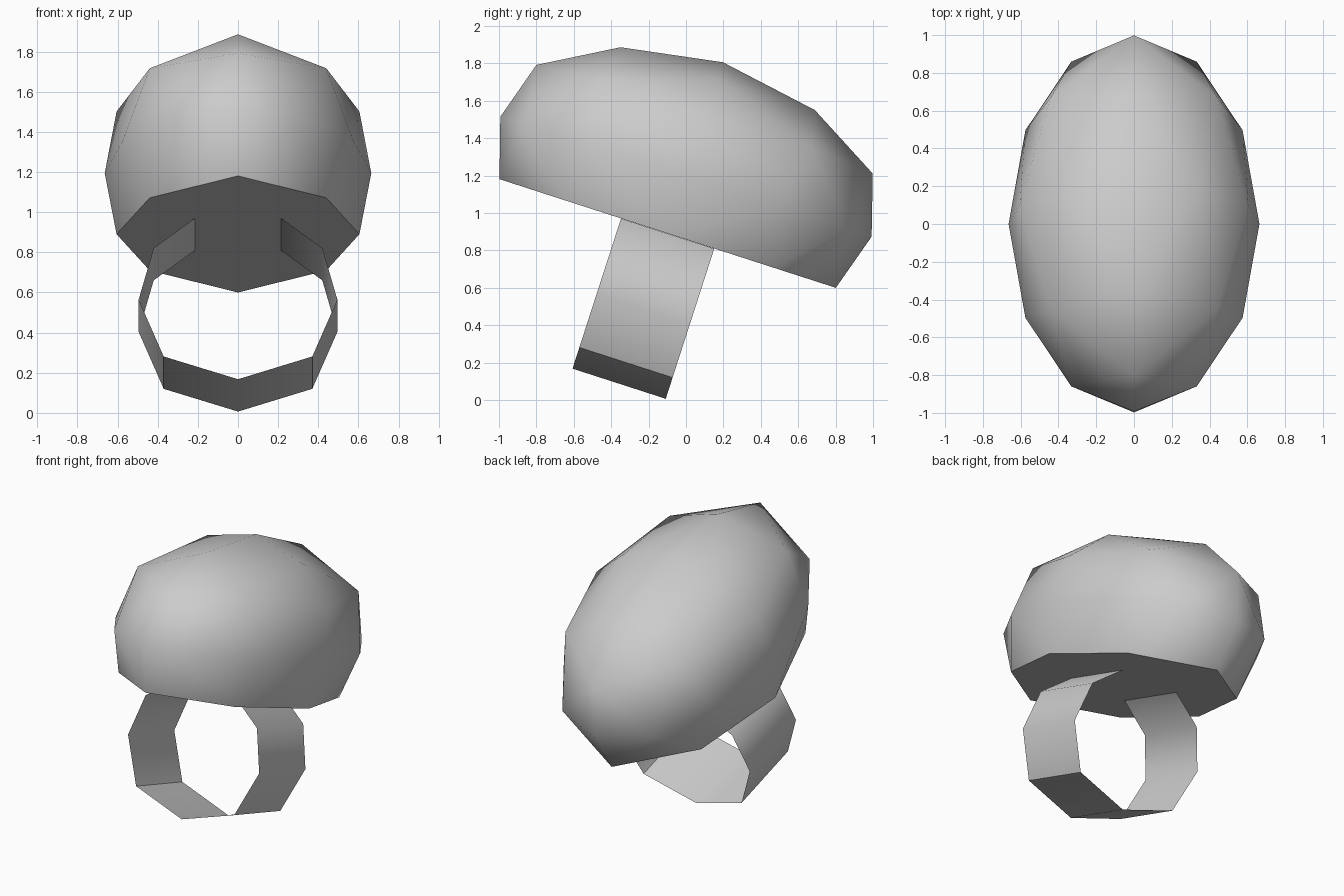
import bpy, bmesh, math

cube = bpy.data.objects.get("Cube")
if cube:
    bpy.data.objects.remove(cube, do_unlink=True)

TILT = math.radians(-17.9)   # whole ring leans forward-up
MID = -0.367                 # centre of the parts along the tilted axis

grey = bpy.data.materials.new("plain grey")
grey.use_nodes = True
COLOUR = (0.6, 0.6, 0.6, 1)
grey.diffuse_color = COLOUR
grey.node_tree.nodes["Principled BSDF"].inputs["Base Color"].default_value = COLOUR


def finish(bm, name, angle):
    """Turn a bmesh into a tilted, smooth-shaded object."""
    mesh = bpy.data.meshes.new(name)
    bm.to_mesh(mesh)
    bm.free()
    obj = bpy.data.objects.new(name, mesh)
    bpy.context.collection.objects.link(obj)
    mesh.materials.append(grey)
    obj.rotation_euler.x = TILT
    bpy.ops.object.select_all(action='DESELECT')
    obj.select_set(True)
    bpy.context.view_layer.objects.active = obj
    bpy.ops.object.shade_smooth_by_angle(angle=math.radians(angle))
    return obj


# Stone: faceted oval dome with a flat underside, skinned over its rings
bm = bmesh.new()


def oval(count, rx, ry, z, turn=0):
    for i in range(count):
        a = math.tau * i / count + turn
        bm.verts.new((rx * math.cos(a), MID + ry * math.sin(a), z))


oval(12, 0.664, 1.043, 1.136)                    # widest girdle
for level, corner_level in ((0.817, 0.817), (1.459, 1.495)):
    oval(4, 0.605, 0.945, level)                 # axis points
    oval(4, 0.622, 0.834, corner_level, math.pi / 4)  # diagonal points
oval(4, 0.348, 0.546, 1.687)                     # crown
bm.verts.new((0, MID, 1.779))                    # peak
bmesh.ops.convex_hull(bm, input=bm.verts)
bmesh.ops.dissolve_limit(bm, angle_limit=0.01, verts=bm.verts, edges=bm.edges)
bmesh.ops.recalc_face_normals(bm, faces=bm.faces)
finish(bm, "stone", 60)

# Band: thin open loop, mirrored half profile swept across its width
half = [(0.37, 0.092), (0.495, 0.39), (0.42, 0.66), (0.215, 0.816)]
profile = [(-x, z) for x, z in reversed(half)] + [(0, -0.027)] + half
bm = bmesh.new()
rows = [[bm.verts.new((x, MID + side * 0.262, z)) for x, z in profile]
        for side in (-1, 1)]
for i in range(len(profile) - 1):
    bm.faces.new((rows[0][i], rows[0][i + 1], rows[1][i + 1], rows[1][i]))
for f in bm.faces:
    f.normal_update()
# face the band outward
bmesh.ops.reverse_faces(bm, faces=[
    f for f in bm.faces
    if f.normal.x * f.calc_center_median().x + f.normal.z * (f.calc_center_median().z - 0.45) < 0])
finish(bm, "band", 45)
